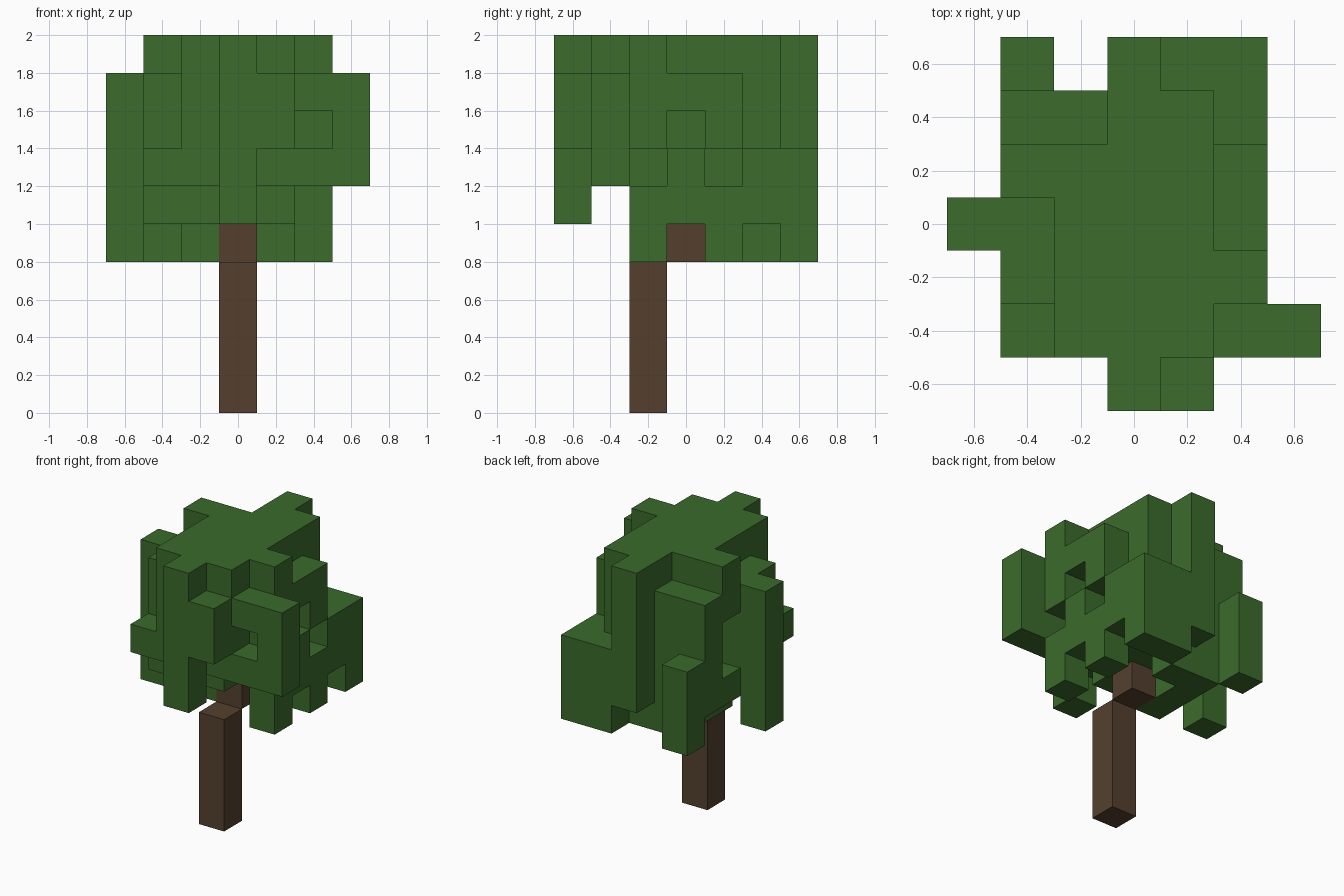
import bpy
import bmesh
from itertools import product
from mathutils import Vector

UNIT = 0.2  # edge length of one block

default_cube = bpy.data.objects.get("Cube")
if default_cube:
    bpy.data.objects.remove(default_cube, do_unlink=True)


def make_material(name, colour):
    mat = bpy.data.materials.new(name)
    mat.use_nodes = True
    mat.diffuse_color = colour
    bsdf = next(n for n in mat.node_tree.nodes if n.type == "BSDF_PRINCIPLED")
    bsdf.inputs["Base Color"].default_value = colour
    bsdf.inputs["Roughness"].default_value = 1
    return mat


def box(x, y, z):
    """Block cells in inclusive ranges; a single number is a one-cell range."""
    spans = [(v, v) if isinstance(v, int) else v for v in (x, y, z)]
    return set(product(*(range(low, high + 1) for low, high in spans)))


def build_blocks(name, cells, material):
    """Join the cells into one shell, keeping only the exposed faces."""
    bm = bmesh.new()
    corners = {}

    def vertex(point):
        key = tuple(round(c * 2) for c in point)
        if key not in corners:
            corners[key] = bm.verts.new(point * UNIT)
        return corners[key]

    for cell in sorted(cells):
        middle = Vector(cell) + Vector((0, 0, 0.5))
        for axis, sign in product(range(3), (-1, 1)):
            normal = Vector((0, 0, 0))
            normal[axis] = sign
            neighbour = tuple(int(c + n) for c, n in zip(cell, normal))
            if neighbour in cells:
                continue
            side = Vector((0, 0, 0))
            side[(axis + 1) % 3] = 0.5
            up = normal.cross(side)
            centre = middle + normal / 2
            ring = (-side - up, side - up, side + up, up - side)
            bm.faces.new([vertex(centre + offset) for offset in ring])

    # Merge the coplanar squares into large flat faces
    bmesh.ops.dissolve_limit(bm, angle_limit=0.01, verts=bm.verts[:],
                             edges=bm.edges[:])
    mesh = bpy.data.meshes.new(name)
    bm.to_mesh(mesh)
    bm.free()
    mesh.materials.append(material)
    obj = bpy.data.objects.new(name, mesh)
    bpy.context.collection.objects.link(obj)
    return obj


leaf_green = make_material("leaf green", (0.044, 0.147, 0.025, 1))
bark_brown = make_material("bark brown", (0.089, 0.051, 0.027, 1))

# Trunk: a tall post and a block stepped back above it
build_blocks("lower_trunk", box(0, -1, (0, 3)), bark_brown)
build_blocks("upper_trunk", box(0, 0, 4), bark_brown)

# Crown core and its front slab
crown = box((-1, 1), (-1, 2), (5, 9)) - box(-1, 2, 9) - box(1, -1, 5)
crown |= box((-1, 1), -2, (6, 9))

# Front: long hanging column, short bump and low corner leaf
crown |= box(0, -3, (5, 9)) | box(1, -3, (7, 8)) | box(-2, -2, 6)

# Front corner bracket around an open notch
crown |= box((2, 3), -2, (6, 8)) - box(2, -2, 7)

# Side at +x, with gaps between its columns
crown |= box(2, -1, (4, 9)) - box(2, -1, 6)
crown |= box(2, 0, (5, 8)) - box(2, 0, 7)
crown |= box(2, 1, (4, 8)) - box(2, 1, 6)
crown |= box(2, 2, (5, 6))

# Back: broad low block, tall column and corner pillar
crown |= box((1, 2), 3, (4, 6)) | box(0, 3, (5, 9)) | box(-2, 3, (4, 6))

# Side at -x, with an opening under the top block
crown |= box(-2, (-1, 2), (5, 8)) - box(-2, 1, (6, 7))
crown |= box(-2, 1, 9) | box(-3, 0, (4, 8))

# Leaves hanging behind and beside the trunk
crown |= box(-1, (0, 2), 4) | box(0, 2, 4)

build_blocks("leaf_crown", crown, leaf_green)
